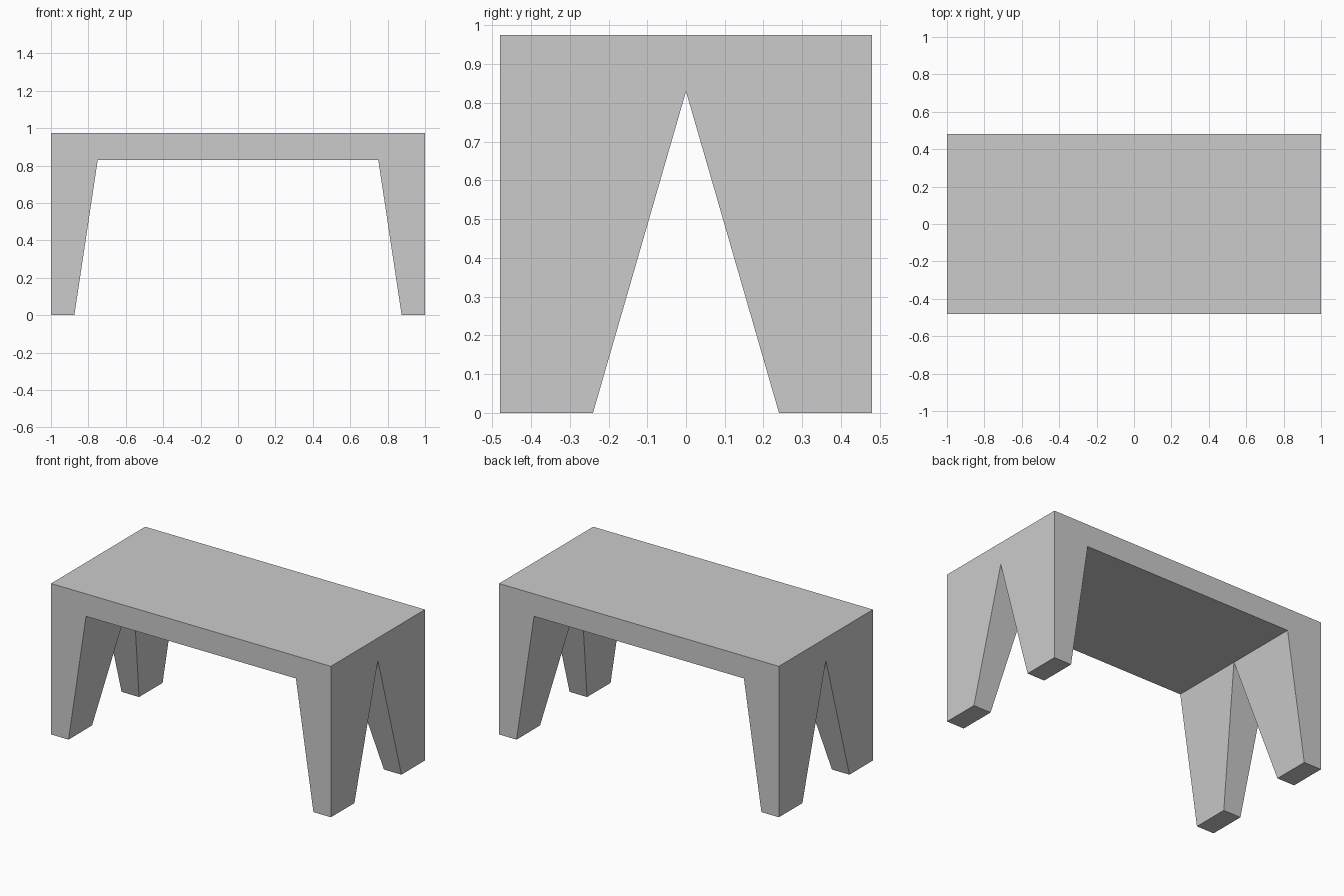
import bpy, bmesh
from mathutils import Matrix, Vector

if "Cube" in bpy.data.objects:
    bpy.data.objects.remove(bpy.data.objects["Cube"])

W, D, TOP, UNDER = 1.0, 0.48, 0.975, 0.83   # half width, half depth, heights
LEG_TOP_X, LEG_FOOT = 0.75, 0.5             # inner leg limit, foot scale

bm = bmesh.new()

# Slab, cut where the legs start
bmesh.ops.create_cube(bm, size=1, matrix=Matrix.Translation((0, 0, (TOP + UNDER) / 2))
                      @ Matrix.Diagonal((2 * W, 2 * D, TOP - UNDER, 1)))
for co, no in (((LEG_TOP_X, 0, 0), (1, 0, 0)), ((-LEG_TOP_X, 0, 0), (1, 0, 0)), ((0, 0, 0), (0, 1, 0))):
    bmesh.ops.bisect_plane(bm, geom=bm.verts[:] + bm.edges[:] + bm.faces[:],
                           plane_co=co, plane_no=no)

# Legs pulled down from the corners, tapering toward the outer corner
bm.normal_update()
corners = [f for f in bm.faces
           if f.normal.z < -0.9 and abs(f.calc_center_median().x) > LEG_TOP_X]
feet = bmesh.ops.extrude_discrete_faces(bm, faces=corners)["faces"]
for f in feet:
    c = f.calc_center_median()
    corner = Vector((W if c.x > 0 else -W, D if c.y > 0 else -D, 0))
    for v in f.verts:
        p = corner + (v.co - corner) * LEG_FOOT
        v.co = (p.x, p.y, 0)

# Merge coplanar faces into clean panels
bmesh.ops.remove_doubles(bm, verts=bm.verts[:], dist=1e-5)
bmesh.ops.dissolve_limit(bm, angle_limit=0.01, verts=bm.verts[:], edges=bm.edges[:])
bmesh.ops.recalc_face_normals(bm, faces=bm.faces[:])

mesh = bpy.data.meshes.new("table")
bm.to_mesh(mesh)
bm.free()
bpy.context.collection.objects.link(bpy.data.objects.new("table", mesh))
